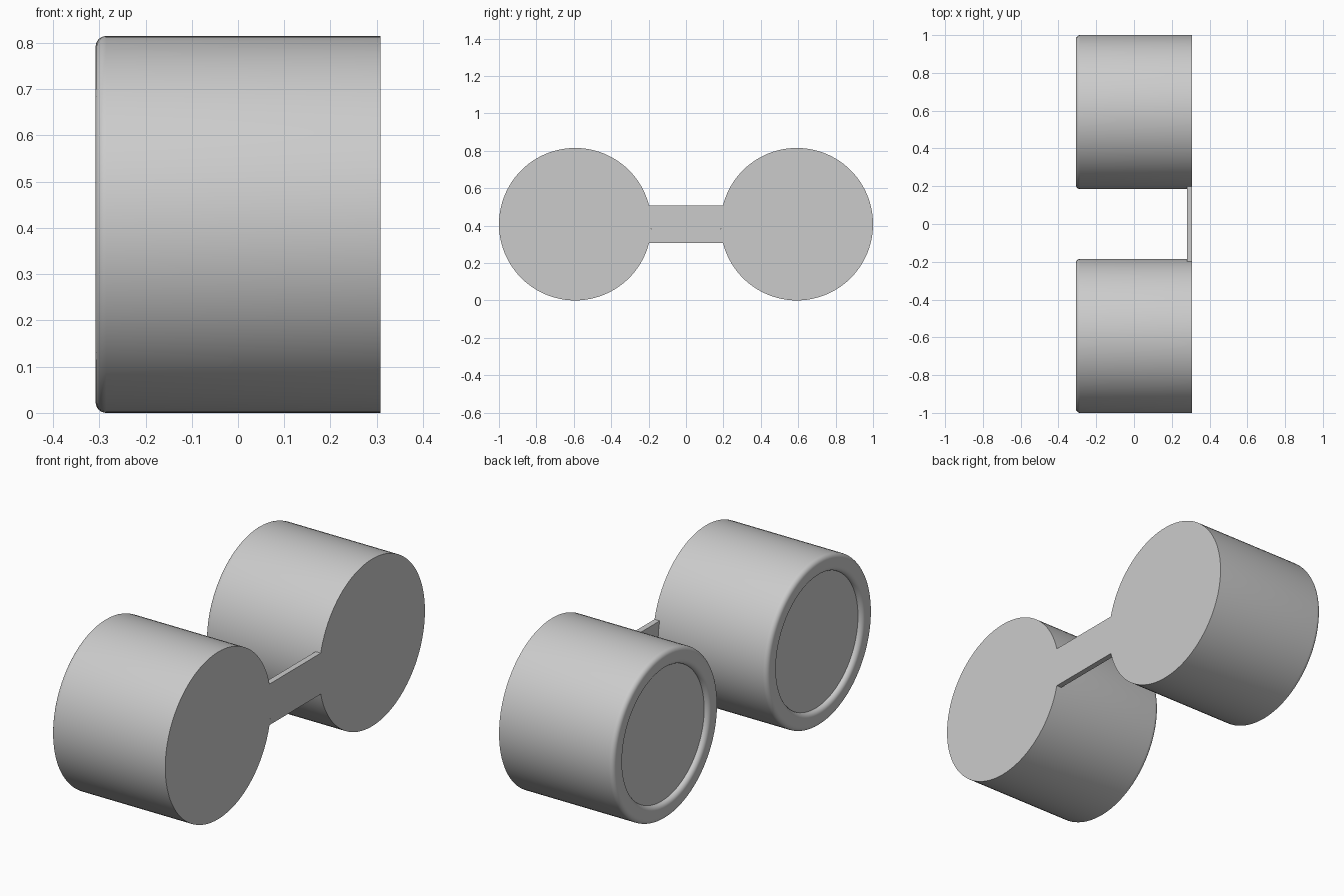
import bpy
import bmesh
import math

cube = bpy.data.objects.get("Cube")
if cube:
    bpy.data.objects.remove(cube, do_unlink=True)

RADIUS = 0.4075
CENTRE_Y = 1 - RADIUS
HALF_LENGTH = 0.308
SEGMENTS = 96

grey = bpy.data.materials.new("plain grey")
grey.use_nodes = True
colour = (0.6, 0.6, 0.6, 1)
grey.diffuse_color = colour
grey.node_tree.nodes["Principled BSDF"].inputs["Base Color"].default_value = colour


def finish(name, bm):
    bmesh.ops.recalc_face_normals(bm, faces=bm.faces)
    mesh = bpy.data.meshes.new(name)
    bm.to_mesh(mesh)
    bm.free()
    mesh.materials.append(grey)
    obj = bpy.data.objects.new(name, mesh)
    bpy.context.collection.objects.link(obj)
    bpy.ops.object.select_all(action="DESELECT")
    obj.select_set(True)
    bpy.context.view_layer.objects.active = obj
    bpy.ops.object.shade_smooth_by_angle(angle=math.radians(30))
    return obj


def fillet(x, r, size, start, end, steps=6):
    """Quarter arc in (x, radius) space, angles measured from the radial axis."""
    angles = [math.radians(start + (end - start) * i / steps) for i in range(steps + 1)]
    return [(x - size * math.sin(a), r + size * math.cos(a)) for a in angles]


# Drum: flat on one end, rounded rim around a shallow recessed disc on the other
def drum(name, y):
    size = 0.023
    rim = -HALF_LENGTH + size
    profile = [(HALF_LENGTH, RADIUS)]
    profile += fillet(rim, RADIUS - size, size, 0, 90)
    profile += fillet(rim, 0.325 + size, size, 90, 180)
    bm = bmesh.new()
    rings = []
    for x, r in profile:
        ring = []
        for i in range(SEGMENTS):
            a = math.tau * i / SEGMENTS
            ring.append(bm.verts.new((x, y + r * math.cos(a), RADIUS + r * math.sin(a))))
        rings.append(ring)
    for a, b in zip(rings, rings[1:]):
        for i in range(SEGMENTS):
            j = (i + 1) % SEGMENTS
            bm.faces.new((a[i], a[j], b[j], b[i]))
    bm.faces.new(rings[0])
    bm.faces.new(rings[-1])
    finish(name, bm)


drum("front_drum", -CENTRE_Y)
drum("back_drum", CENTRE_Y)

# Connecting strip: a thin plate whose ends follow the drum walls
bm = bmesh.new()
spread = math.asin(0.1 / RADIUS)
outline = []
for side in (1, -1):
    for i in range(9):
        a = spread * (i / 4 - 1)
        outline.append((side * (CENTRE_Y - RADIUS * math.cos(a)),
                        RADIUS + side * RADIUS * math.sin(a)))
plate = bm.faces.new([bm.verts.new((HALF_LENGTH, y, z)) for y, z in outline])
back = bmesh.ops.extrude_face_region(bm, geom=[plate], use_keep_orig=True)["geom"]
bmesh.ops.translate(bm, vec=(-0.028, 0, 0),
                    verts=[v for v in back if isinstance(v, bmesh.types.BMVert)])
finish("connecting_strip", bm)
